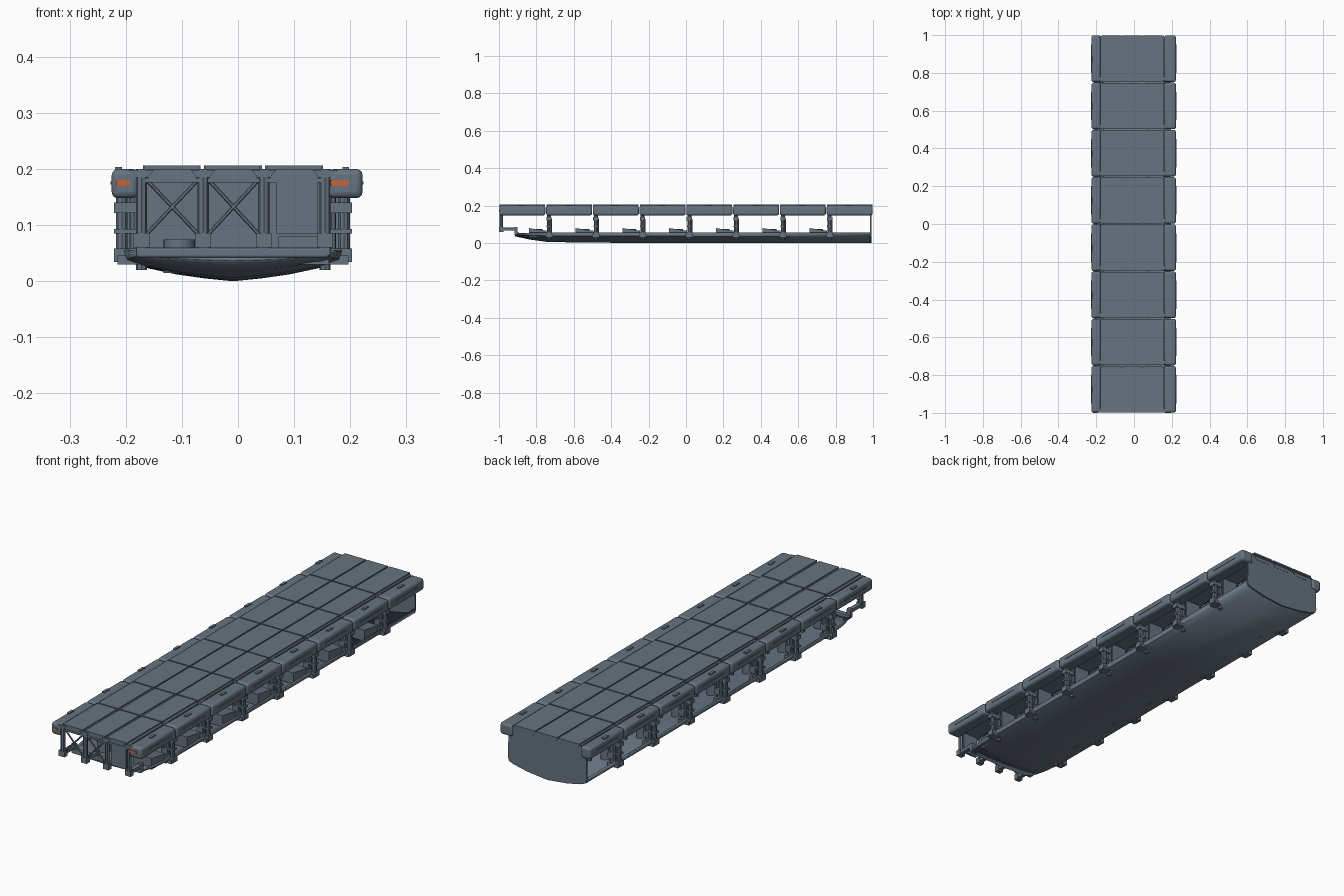
import bpy, bmesh, math
from mathutils import Vector

if "Cube" in bpy.data.objects:
    bpy.data.objects.remove(bpy.data.objects["Cube"])

CX = -0.009                       # centre line of hull and deck
COLS = [-0.118, -0.009, 0.100]    # deck panel centres
POSTS = [-0.172, -0.062, 0.046, 0.155]
BAY = 0.25


def material(name, rgb):
    m = bpy.data.materials.new(name)
    m.diffuse_color = (*rgb, 1)
    m.use_nodes = True
    m.node_tree.nodes["Principled BSDF"].inputs["Base Color"].default_value = m.diffuse_color
    return m


STEEL = material("slate steel", (0.135, 0.172, 0.215))
LAMP = material("orange lamp", (0.55, 0.13, 0.04))


def finish(bm, name, mat=STEEL, bevel=0, seg=2, smooth=False):
    bmesh.ops.recalc_face_normals(bm, faces=bm.faces[:])
    me = bpy.data.meshes.new(name)
    bm.to_mesh(me)
    bm.free()
    ob = bpy.data.objects.new(name, me)
    bpy.context.collection.objects.link(ob)
    me.materials.append(mat)
    if bevel:
        b = ob.modifiers.new("bevel", 'BEVEL')
        b.width, b.segments, b.limit_method = bevel, seg, 'ANGLE'
    if smooth:
        bpy.context.view_layer.objects.active = ob
        ob.select_set(True)
        bpy.ops.object.shade_smooth_by_angle(angle=math.radians(35))
        ob.select_set(False)
    return ob


def box(bm, x0, x1, y0, y1, z0, z1, taper=1.0):
    """Box by limits; taper narrows the bottom in x."""
    vs = bmesh.ops.create_cube(bm, size=1)["verts"]
    for v in vs:
        s = taper if v.co.z < 0 else 1
        v.co = Vector(((x0 + x1) / 2 + v.co.x * s * (x1 - x0),
                       (y0 + y1) / 2 + v.co.y * (y1 - y0),
                       (z0 + z1) / 2 + v.co.z * (z1 - z0)))


def rod(bm, a, b, r, n=8):
    a, b = Vector(a), Vector(b)
    d = b - a
    vs = bmesh.ops.create_cone(bm, cap_ends=True, segments=n, radius1=r,
                               radius2=r, depth=d.length)["verts"]
    q = d.to_track_quat('Z', 'Y')
    for v in vs:
        v.co = q @ v.co + (a + b) / 2


# Deck: eight rows of three panels with tapered bodies underneath
bm = bmesh.new()
for row in range(8):
    y0 = -1 + row * BAY
    gap = 0.006 if row < 2 else 0.003
    for c in COLS:
        box(bm, c - 0.0545 + gap, c + 0.0545 - gap, y0 + 0.003, y0 + BAY - 0.003, 0.199, 0.206)
        box(bm, c - 0.052, c + 0.052, y0 + 0.008, y0 + BAY - 0.008, 0.178, 0.199, 0.72)
    box(bm, -0.178, 0.160, y0 + 0.006, y0 + BAY - 0.006, 0.194, 0.200)
finish(bm, "deck_panels")

# Side rails: rounded segments with a tread block and a side slot plate
RAILS = ((-0.225, -0.177, -1), (0.160, 0.222, 1))
bm, extra = bmesh.new(), bmesh.new()
for x0, x1, s in RAILS:
    outer = x0 if s < 0 else x1
    for row in range(8):
        y0 = -1 + row * BAY
        box(bm, x0, x1, y0 + 0.002, y0 + BAY - 0.002, 0.148, 0.200)
        mx = -0.213 if s < 0 else 0.192
        box(extra, mx - 0.006, mx + 0.006, y0 + 0.105, y0 + 0.14, 0.195, 0.204)
        box(extra, outer - 0.002, outer + 0.002, y0 + 0.05, y0 + 0.2, 0.172, 0.178)
finish(bm, "side_rails", bevel=0.011, seg=3, smooth=True)
finish(extra, "rail_fittings")

# Orange lamps on the front rail ends
bm = bmesh.new()
box(bm, -0.217, -0.193, -1.0, -0.994, 0.170, 0.180)
box(bm, 0.165, 0.197, -1.0, -0.994, 0.170, 0.180)
finish(bm, "front_lamps", LAMP)

# Hull: V trough lofted through cross-sections, raked at the bow
sections = [(-0.915, 0.88, 0.036, 0.050), (-0.83, 0.96, 0.018, 0.053), (-0.74, 1, 0.006, 0.055),
            (-0.5, 1, 0.002, 0.055), (0.25, 1, 0.0, 0.055), (0.985, 1, 0.0, 0.055)]
bm = bmesh.new()
rings = []
for y, w, keel, rim in sections:
    half = [(0.195, 1.0), (0.190, 0.66), (0.165, 0.48), (0.10, 0.22), (0.05, 0.09)]
    pts = [(-x, t) for x, t in half] + [(0, 0)] + [(x, t) for x, t in reversed(half)]
    rings.append([bm.verts.new((CX + x * w, y, keel + (rim - keel) * t)) for x, t in pts])
for a, b in zip(rings, rings[1:]):
    for i in range(len(a) - 1):
        bm.faces.new((a[i], b[i], b[i + 1], a[i + 1]))
for f in bm.faces:
    f.smooth = True
ob = finish(bm, "hull", smooth=True)
if ob.data.polygons[len(ob.data.polygons) // 2].normal.z > 0:
    ob.data.flip_normals()
sol = ob.modifiers.new("thickness", 'SOLIDIFY')
sol.thickness, sol.offset = 0.006, -1

# Stern wall: plate closing the rear, V bottom follows the hull
bm = bmesh.new()
half = [(0.172, 0.198), (0.192, 0.150), (0.195, 0.055), (0.190, 0.036), (0.165, 0.026), (0.10, 0.012)]
pts = [(-x, z) for x, z in half] + [(0, 0.001)] + [(x, z) for x, z in reversed(half)]
face = bm.faces.new([bm.verts.new((CX + x, 0.984, z)) for x, z in pts])
for v in bmesh.ops.extrude_face_region(bm, geom=[face])["geom"]:
    if isinstance(v, bmesh.types.BMVert):
        v.co.y += 0.007
finish(bm, "stern_wall")

# Cross frames: front frame with braces, plain uprights at each bay joint
bm = bmesh.new()
for k in range(8):
    y = -0.988 if k == 0 else -1 + k * BAY + 0.018
    low = 0.062 if k == 0 else 0.02
    for x in POSTS:
        rod(bm, (x, y, low), (x, y, 0.2), 0.010)
        box(bm, x - 0.014, x + 0.014, y - 0.011, y + 0.011, 0.060, 0.086)
        box(bm, x - 0.022, x + 0.022, y - 0.010, y + 0.010, 0.185, 0.198, 0.5)
    for i in (0, 1):
        a, b = POSTS[i] + 0.01, POSTS[i + 1] - 0.01
        rod(bm, (a, y, 0.085), (b, y, 0.180), 0.0035, 6)
        rod(bm, (b, y, 0.085), (a, y, 0.180), 0.0035, 6)
    box(bm, POSTS[0], POSTS[3], y - 0.006, y + 0.006, 0.176, 0.184)
    # curved locker panel in the right bay
    box(bm, 0.068, 0.142, y - 0.006, y + 0.006, 0.085, 0.176)
finish(bm, "cross_frames", smooth=True)

# Front feet: short beams linking the front frame to the bow
bm = bmesh.new()
for x in POSTS:
    box(bm, x - 0.010, x + 0.010, -0.990, -0.905, 0.066, 0.082)
    box(bm, x - 0.010, x + 0.010, -0.918, -0.900, 0.045, 0.086)
finish(bm, "front_feet", bevel=0.003)
bm = bmesh.new()
box(bm, -0.180, 0.162, -0.918, -0.895, 0.042, 0.060)
finish(bm, "bow_beam", bevel=0.004)

# Side brackets: looped uprights between hull edge and rails
bm = bmesh.new()
for k in range(1, 8):
    y = -1 + k * BAY + 0.018
    for s in (-1, 1):
        x = CX + s * 0.198
        rod(bm, (x, y, 0.035), (x, y, 0.150), 0.011, 10)
        rod(bm, (x - s * 0.022, y, 0.035), (x - s * 0.022, y, 0.155), 0.008)
        for z0, z1, d in ((0.034, 0.058, 0.016), (0.085, 0.093, 0.013), (0.122, 0.140, 0.014)):
            xa, xb = sorted((x - s * 0.03, x + s * 0.014))
            box(bm, xa, xb, y - d, y + d, z0, z1)
        rod(bm, (x - s * 0.004, y + 0.012, 0.06), (x - s * 0.004, y + 0.012, 0.13), 0.004, 6)
        # rim clamp under the bracket
        xa, xb = sorted((x - s * 0.045, x + s * 0.008))
        box(bm, xa, xb, y - 0.02, y + 0.02, 0.030, 0.046)
finish(bm, "side_brackets", smooth=True)

# Floor wedges and drums standing inside each bay
bm, drums = bmesh.new(), bmesh.new()
for k in range(7):
    y1 = -0.745 + k * BAY
    n = len(bm.verts)
    box(bm, 0.072, 0.162, y1 - 0.095, y1, 0.030, 0.080)
    bm.verts.ensure_lookup_table()
    for v in bm.verts[n:]:
        if v.co.z > 0.07 and v.co.y > y1 - 0.01:
            v.co.z = 0.066
    rod(drums, (-0.105, y1 - 0.05, 0.015 if k else 0.03), (-0.105, y1 - 0.05, 0.074), 0.028, 20)
finish(bm, "floor_wedges")
finish(drums, "floor_drums", smooth=True)
